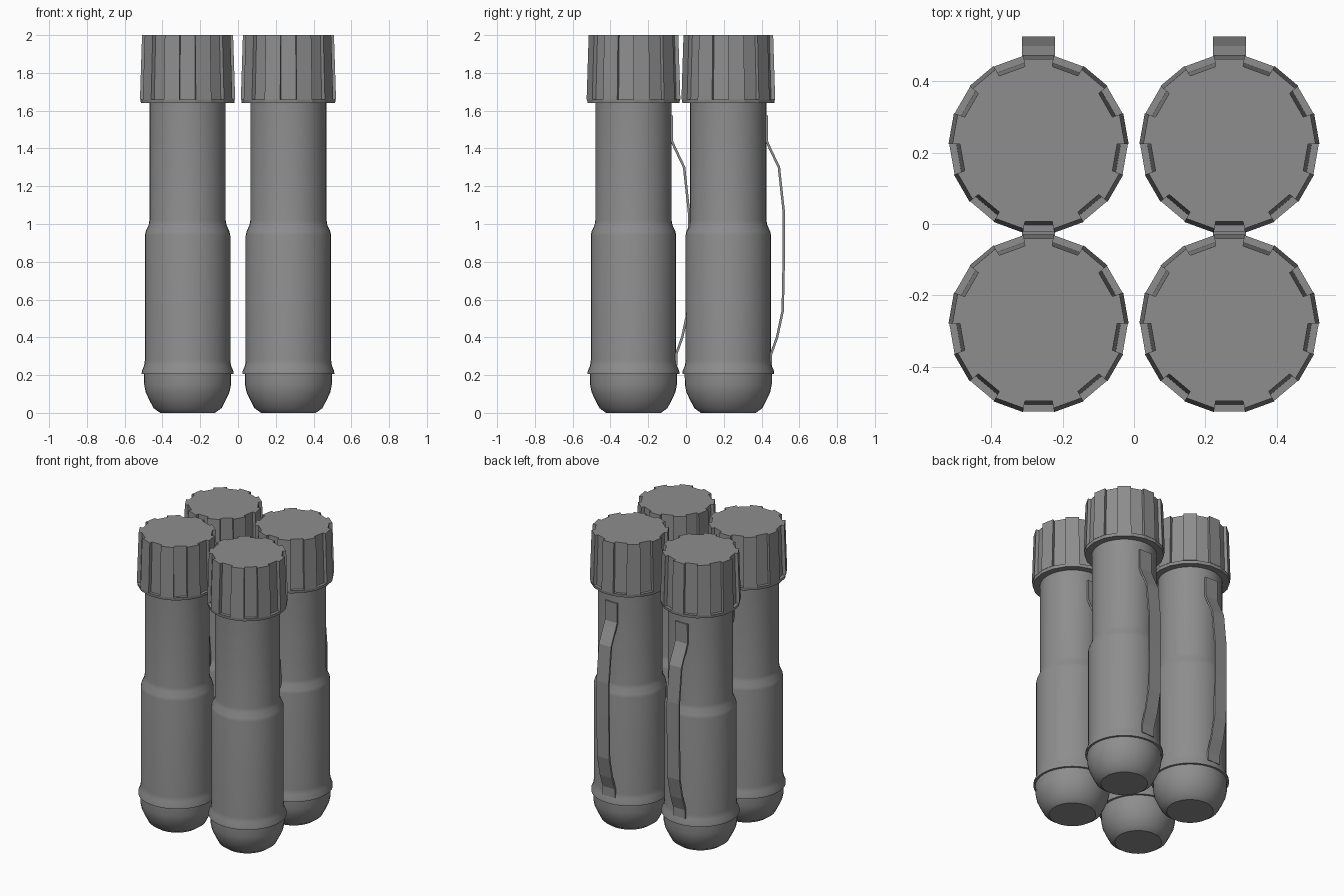
import bpy, bmesh
from math import cos, sin, radians, pi

cube = bpy.data.objects.get("Cube")
if cube:
    bpy.data.objects.remove(cube)

grey = bpy.data.materials.new("mid grey")
colour = (0.27, 0.27, 0.27, 1)
grey.use_nodes = True
grey.diffuse_color = colour
grey.node_tree.nodes["Principled BSDF"].inputs["Base Color"].default_value = colour


def finish(bm, name):
    bmesh.ops.recalc_face_normals(bm, faces=bm.faces)
    mesh = bpy.data.meshes.new(name)
    bm.to_mesh(mesh)
    bm.free()
    mesh.materials.append(grey)
    return mesh


def loft(bm, rings):
    """Skin a stack of equal point rings and cap both ends."""
    rows = [[bm.verts.new(p) for p in ring] for ring in rings]
    n = len(rows[0])
    for low, high in zip(rows, rows[1:]):
        for i in range(n):
            j = (i + 1) % n
            bm.faces.new((low[i], low[j], high[j], high[i]))
    bm.faces.new(rows[0])
    bm.faces.new(rows[-1])


def circle(radius, z, sides):
    return [(radius * cos(2 * pi * i / sides), radius * sin(2 * pi * i / sides), z)
            for i in range(sides)]


def ribbed(outer, inner, z, ribs=9):
    """Outline alternating between raised ribs and recessed grooves."""
    points = []
    step = pi / ribs
    for i in range(ribs * 2):
        r = inner if i % 2 else outer
        for a in (i * step, (i + 1) * step):
            points.append((r * cos(a), r * sin(a), z))
    return points


def make_body():
    profile = [(0.145, 0), (0.18, 0.025), (0.206, 0.075), (0.222, 0.11),
               (0.23, 0.15), (0.231, 0.205), (0.243, 0.207), (0.242, 0.222),
               (0.23, 0.25), (0.226, 0.28), (0.226, 0.94), (0.222, 0.96),
               (0.206, 0.995), (0.202, 1.02), (0.202, 1.66)]
    bm = bmesh.new()
    loft(bm, [circle(r, z, 36) for r, z in profile])
    return finish(bm, "body")


def make_cap():
    bm = bmesh.new()
    loft(bm, [circle(0.247, 1.64, 18), circle(0.25, 1.66, 18)])
    loft(bm, [ribbed(0.252, 0.23, 1.66), ribbed(0.241, 0.22, 2.0)])
    return finish(bm, "cap")


def make_clip():
    path = [(0.203, 1.575), (0.203, 1.44), (0.218, 1.405), (0.268, 1.30),
            (0.294, 1.06), (0.294, 0.84), (0.288, 0.54), (0.258, 0.40),
            (0.226, 0.31), (0.226, 0.25)]
    bm = bmesh.new()
    rows = [[bm.verts.new((x, y, z)) for x in (-0.046, 0.046)] for y, z in path]
    for a, b in zip(rows, rows[1:]):
        bm.faces.new((a[0], a[1], b[1], b[0]))
    return finish(bm, "clip")


parts = {"body": make_body(), "cap": make_cap(), "clip": make_clip()}

# Four identical torches in a two by two block
for side, x in (("right", -0.267), ("left", 0.267)):
    for row, y in (("front", -0.278), ("back", 0.224)):
        for part, mesh in parts.items():
            obj = bpy.data.objects.new(f"{row}_{side}_{part}", mesh)
            bpy.context.collection.objects.link(obj)
            obj.location = (x, y, 0)
            if part == "clip":
                solid = obj.modifiers.new("thickness", "SOLIDIFY")
                solid.thickness = 0.013
                solid.offset = 0

# Smooth the round bodies, keeping the collar edges crisp
bpy.ops.object.select_all(action="DESELECT")
for obj in bpy.context.collection.objects:
    if obj.name.endswith("_body"):
        obj.select_set(True)
        bpy.context.view_layer.objects.active = obj
bpy.ops.object.shade_smooth_by_angle(angle=radians(35))
